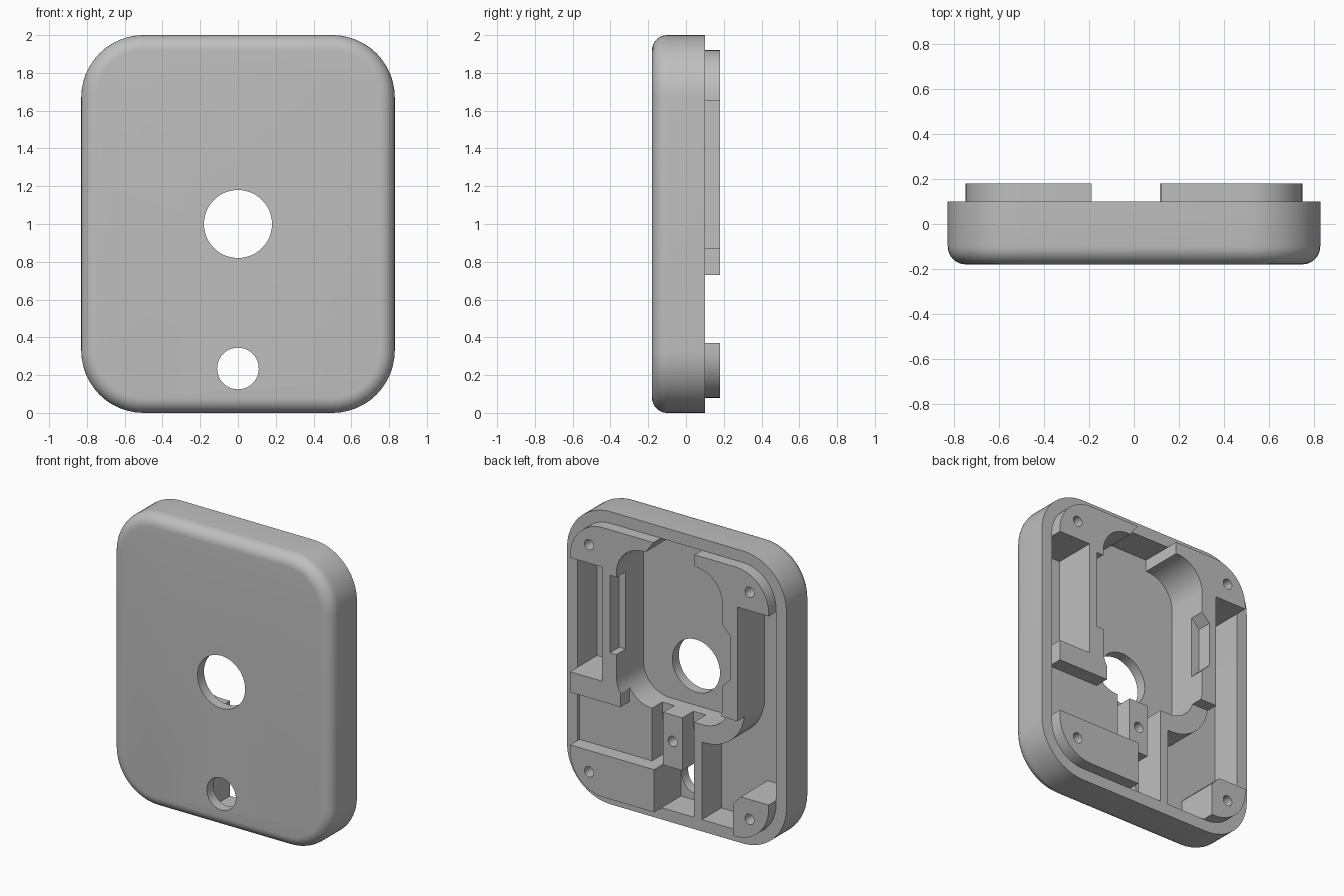
import bpy, bmesh
from math import sin, cos, pi

cube = bpy.data.objects.get("Cube")
if cube:
    bpy.data.objects.remove(cube)

FLOOR, RIM, TOP = -0.11, 0.10, 0.18   # depths of cavity floor, rim and posts
ROOT = -0.14                          # parts are rooted inside the front wall

grey = bpy.data.materials.new("plain_grey")
grey.use_nodes = True
colour = (0.52, 0.52, 0.52, 1)
grey.diffuse_color = colour
grey.node_tree.nodes["Principled BSDF"].inputs["Base Color"].default_value = colour


def arc(cx, cz, r, start, end, n=12):
    return [(cx + r * cos(start + (end - start) * i / n),
             cz + r * sin(start + (end - start) * i / n)) for i in range(n + 1)]


def circle(cx, cz, r, n=48):
    return arc(cx, cz, r, 0, 2 * pi, n)[:-1]


def rounded_rect(hx, z0, z1, r):
    corners = [(hx - r, z1 - r), (r - hx, z1 - r), (r - hx, z0 + r), (hx - r, z0 + r)]
    return [p for k, (cx, cz) in enumerate(corners)
            for p in arc(cx, cz, r, k * pi / 2, (k + 1) * pi / 2)]


def loft(name, sections):
    """Solid through (y, outline) sections with equal point counts."""
    bm = bmesh.new()
    rings = [[bm.verts.new((x, y, z)) for x, z in pts] for y, pts in sections]
    for a, b in zip(rings, rings[1:]):
        for i in range(len(a)):
            j = (i + 1) % len(a)
            bm.faces.new((a[i], a[j], b[j], b[i]))
    bm.faces.new(rings[0])
    bm.faces.new(rings[-1])
    bmesh.ops.recalc_face_normals(bm, faces=bm.faces)
    mesh = bpy.data.meshes.new(name)
    bm.to_mesh(mesh)
    bm.free()
    mesh.materials.append(grey)
    obj = bpy.data.objects.new(name, mesh)
    bpy.context.collection.objects.link(obj)
    return obj


def prism(name, outline, y0, y1):
    return loft(name, [(y0, outline), (y1, outline)])


def cutter(outline, y0, y1):
    obj = prism("cutter", outline, y0, y1)
    obj.hide_render = True
    cutters.append(obj)
    return obj


def boolean(obj, other, operation="DIFFERENCE"):
    mod = obj.modifiers.new("cut", "BOOLEAN")
    mod.operation, mod.solver, mod.object = operation, "EXACT", other
    bpy.context.view_layer.objects.active = obj
    bpy.ops.object.modifier_apply(modifier=mod.name)


cutters = []
cavity = cutter(rounded_rect(0.75, 0.08, 1.92, 0.25), FLOOR, 0.4)
clip = cutter(rounded_rect(0.751, 0.079, 1.921, 0.251), -0.16, 0.4)
pocket = cutter(rounded_rect(0.40, 0.73, 1.84, 0.20), FLOOR, 0.4)
lens_hole = cutter(circle(0, 1.0, 0.18), -0.4, 0.4)
lower_hole = cutter(circle(0, 0.235, 0.11), -0.4, 0.4)

# Outer shell: rounded front edge, open at the back
R = 0.08
sections = []
for i in range(9):
    t = i / 8 * pi / 2
    d = R * (1 - sin(t))
    sections.append((-0.18 + R * (1 - cos(t)),
                     rounded_rect(0.83 - d, d, 2 - d, 0.33 - d)))
sections.append((RIM, sections[-1][1]))
shell = loft("shell", sections)
for c in (cavity, lens_hole, lower_hole):
    boolean(shell, c)
parts = [shell]


def inner_part(name, outline, top, holes=()):
    """Raised part inside the cavity, trimmed to the shell wall and pocket."""
    obj = prism(name, outline, ROOT, top)
    boolean(obj, clip, "INTERSECT")
    boolean(obj, pocket)
    for c in holes:
        boolean(obj, c)
    parts.append(obj)


def screw(x, z, top=TOP):
    return cutter(circle(x, z, 0.035, 24), top - 0.12, top + 0.1)


def box(x0, x1, z0, z1):
    return [(x0, z0), (x1, z0), (x1, z1), (x0, z1)]


SX, SLO, SHI = 0.607, 0.224, 1.776

# Left frame: corner post, spine and foot, with a clip slot
left_slot = cutter(box(0.30, 0.45, 1.08, 1.61), 0.08, 0.4)
inner_part("left_frame",
           [(0.12, 1.95), (0.12, 1.92), (0.18, 1.84), (0.37, 1.65), (0.37, 0.73),
            (0.80, 0.73), (0.80, 0.87), (0.51, 0.87), (0.51, 1.65), (0.80, 1.65),
            (0.80, 1.95)], TOP, (screw(SX, SHI), left_slot))

# Right frame: corner post and spine, with a chamfered clip slot
right_slot = cutter([(-0.30, 1.08), (-0.40, 1.08), (-0.46, 1.14), (-0.46, 1.44),
                     (-0.40, 1.50), (-0.30, 1.50)], 0.08, 0.4)
inner_part("right_frame",
           [(-0.19, 1.95), (-0.19, 1.80), (-0.37, 1.65), (-0.37, 0.87),
            (-0.515, 0.87), (-0.515, 1.65), (-0.80, 1.65), (-0.80, 1.95)],
           TOP, (screw(-SX, SHI), right_slot))

# Curved pocket wall running into an upright rib
inner_part("curved_wall_and_rib",
           arc(-0.215, 0.91, 0.30, pi, 1.5 * pi) +
           [(-0.19, 0.61), (-0.19, 0.05), (-0.13, 0.05), (-0.13, 0.76), (-0.30, 0.91)],
           RIM)

# Raised plate below the left frame
inner_part("left_plate",
           [(0.20, 0.30), (0.80, 0.30), (0.80, 0.80), (0.42, 0.80), (0.42, 0.92),
            (0.20, 0.92)], 0.08)

# Centre boss between two wire channels, over a low sill
inner_part("centre_boss", box(-0.035, 0.11, 0.37, 0.80), 0.09,
           (screw(0.037, 0.55, 0.09),))
inner_part("channel_sill", box(-0.14, 0.21, 0.61, 0.80), -0.03)

# Bottom posts
inner_part("bottom_left_block", box(0.115, 0.80, 0.0, 0.37), TOP, (screw(SX, SLO),))
inner_part("bottom_right_post",
           [(-0.80, 0.0), (-0.48, 0.0), (-0.48, 0.30), (-0.54, 0.36), (-0.80, 0.36)],
           TOP, (screw(-SX, SLO),))

for c in cutters:
    bpy.data.objects.remove(c)

# Smooth the curves, keep the edges sharp
bpy.ops.object.select_all(action="DESELECT")
for p in parts:
    p.select_set(True)
bpy.context.view_layer.objects.active = shell
bpy.ops.object.shade_smooth_by_angle(angle=pi / 6)
